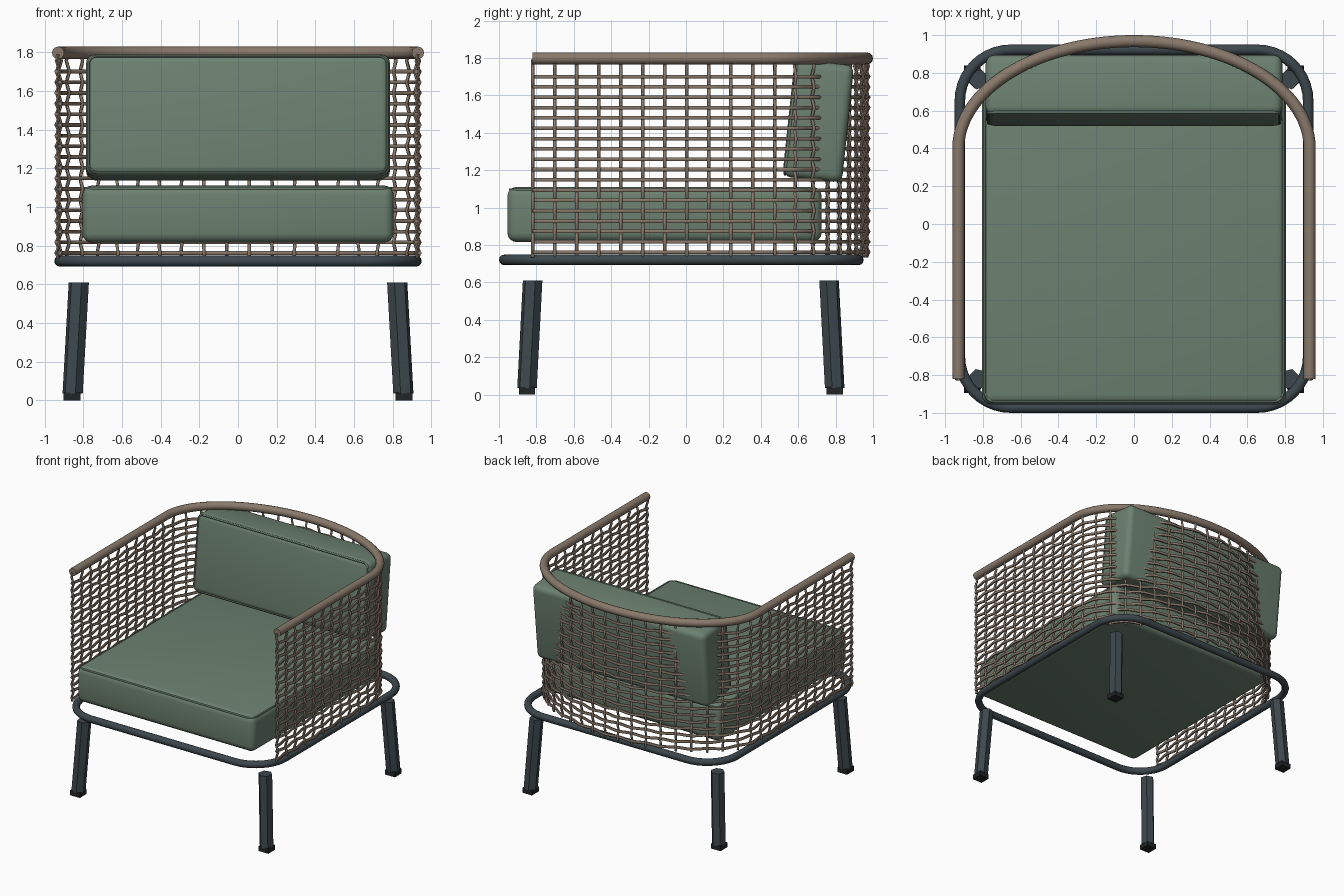
import bpy, bmesh, math
from mathutils import Matrix, Vector

if "Cube" in bpy.data.objects:
    bpy.data.objects.remove(bpy.data.objects["Cube"])

def material(name, rgb):
    m = bpy.data.materials.new(name)
    m.diffuse_color = (*rgb, 1)
    m.use_nodes = True
    m.node_tree.nodes["Principled BSDF"].inputs["Base Color"].default_value = m.diffuse_color
    return m

GREEN = material("sage fabric", (0.15, 0.22, 0.162))
METAL = material("dark slate metal", (0.045, 0.063, 0.073))
ROPE = material("brown weave", (0.25, 0.19, 0.145))
RUBBER = material("black rubber", (0.015, 0.018, 0.019))

def smooth(ob, angle=35):
    bpy.ops.object.select_all(action='DESELECT')
    ob.select_set(True)
    bpy.context.view_layer.objects.active = ob
    bpy.ops.object.shade_smooth_by_angle(angle=math.radians(angle))

def tubes(name, paths, radius, mat, closed=False, sides=1):
    """Round tubes along several point paths, made into one mesh."""
    cu = bpy.data.curves.new(name, 'CURVE')
    cu.dimensions = '3D'
    cu.bevel_depth = radius
    cu.bevel_resolution = sides
    cu.use_fill_caps = True
    for pts in paths:
        sp = cu.splines.new('POLY')
        sp.points.add(len(pts) - 1)
        for p, co in zip(sp.points, pts):
            p.co = (*co, 1)
        sp.use_cyclic_u = closed
    cu.materials.append(mat)
    ob = bpy.data.objects.new(name, cu)
    bpy.context.collection.objects.link(ob)
    bpy.ops.object.select_all(action='DESELECT')
    ob.select_set(True)
    bpy.context.view_layer.objects.active = ob
    bpy.ops.object.convert(target='MESH')
    smooth(bpy.context.object, 60)

def rounded_rect(hx, hy, r, n=10):
    pts = []
    for k, (sx, sy) in enumerate([(1, 1), (-1, 1), (-1, -1), (1, -1)]):
        for i in range(n + 1):
            a = math.pi / 2 * (k + i / n)
            pts.append((sx * (hx - r) + r * math.cos(a), sy * (hy - r) + r * math.sin(a)))
    return pts

def cushion(name, size, matrix, bevel):
    bm = bmesh.new()
    bmesh.ops.create_cube(bm, size=1, matrix=Matrix.Diagonal((*size, 1)))
    bmesh.ops.bevel(bm, geom=bm.edges[:], offset=bevel, segments=4, profile=0.5, affect='EDGES')
    bm.transform(matrix)
    me = bpy.data.meshes.new(name)
    bm.to_mesh(me)
    me.materials.append(GREEN)
    ob = bpy.data.objects.new(name, me)
    bpy.context.collection.objects.link(ob)
    smooth(ob, 40)

# Base frame: rounded rectangle of tube
tubes("base_frame", [[(x, y - 0.025, 0.72) for x, y in rounded_rect(0.922, 0.947, 0.27)]],
      0.028, METAL, closed=True, sides=4)

# Legs: hexagonal, splayed outward, with square feet
for sx, xn in ((-1, "left"), (1, "right")):
    for sy, yn, ty, by in ((-1, "front", -0.82, -0.85), (1, "back", 0.765, 0.795)):
        a0 = math.atan2(sy, sx)
        bm = bmesh.new()
        rings = []
        for x, y, z in ((sx * 0.855, by, 0.035), (sx * 0.823, ty, 0.61)):
            rings.append([bm.verts.new((x + 0.054 * math.cos(a0 + k * math.pi / 3),
                                        y + 0.054 * math.sin(a0 + k * math.pi / 3), z)) for k in range(6)])
        for k in range(6):
            j = (k + 1) % 6
            bm.faces.new((rings[0][k], rings[0][j], rings[1][j], rings[1][k]))
        bm.faces.new(rings[0][::-1])
        bm.faces.new(rings[1])
        me = bpy.data.meshes.new(f"{yn}_{xn}_leg")
        bm.to_mesh(me)
        me.materials.append(METAL)
        bpy.context.collection.objects.link(bpy.data.objects.new(f"{yn}_{xn}_leg", me))
        bpy.ops.mesh.primitive_cube_add(size=1, location=(sx * 0.857, by, 0.02))
        foot = bpy.context.object
        foot.name = f"{yn}_{xn}_foot"
        foot.scale = (0.088, 0.088, 0.04)
        foot.data.materials.append(RUBBER)

# U-shaped plan line: straight arms joined by half an ellipse
W, Y0, Y1, B = 0.93, -0.82, 0.40, 0.568
plan = [Vector((W, Y0)), Vector((W, Y1))]
plan += [Vector((W * math.cos(math.pi * i / 120), Y1 + B * math.sin(math.pi * i / 120))) for i in range(1, 121)]
plan.append(Vector((-W, Y0)))
dist = [0.0]
for a, b in zip(plan, plan[1:]):
    dist.append(dist[-1] + (b - a).length)
LENGTH = dist[-1]

def along(s, offset=0.0):
    """Plan point at arc length s, pushed outward by offset."""
    i = 0
    while i < len(plan) - 2 and dist[i + 1] < s:
        i += 1
    d = plan[i + 1] - plan[i]
    p = plan[i] + d * ((s - dist[i]) / d.length)
    d.normalize()
    return p + Vector((d.y, -d.x)) * offset

# Top rail
tubes("top_rail", [[(p.x, p.y, 1.797) for p in plan]], 0.032, ROPE, sides=4)

# Woven panel: uprights and rows bend around each other
ROWS, COLS, AMP = 18, 41, 0.009
Z0, Z1 = 0.762, 1.70
step, pitch = LENGTH / COLS, (Z1 - Z0) / (ROWS - 1)
rows, uprights = [], []
for r in range(ROWS):
    pts = []
    for i in range(COLS * 4 + 1):
        p = along(step * i / 4, AMP * math.cos(math.pi * (i / 4 + r)))
        pts.append((p.x, p.y, Z0 + pitch * r))
    rows.append(pts)
for c in range(COLS + 1):
    pts = []
    for i in range(-1, ROWS * 2 + 1):
        p = along(step * c, -AMP * math.cos(math.pi * (i / 2 + c)))
        pts.append((p.x, p.y, Z0 + pitch * i / 2))
    p = along(step * c)
    pts.append((p.x, p.y, 1.79))
    uprights.append(pts)
tubes("woven_rows", rows, 0.011, ROPE)
tubes("woven_uprights", uprights, 0.009, ROPE)

# Seat cushion with piping round its top edge
cushion("seat_cushion", (1.61, 1.68, 0.295), Matrix.Translation((0, -0.115, 0.963)), 0.05)
tubes("seat_piping", [[(x, y - 0.115, 1.096) for x, y in rounded_rect(0.79, 0.825, 0.05, 5)]],
      0.008, GREEN, closed=True)

# Back cushion, leaning back, with piping round its front face
lean = Matrix.Translation((0, 0.707, 1.463)) @ Matrix.Rotation(math.radians(-6), 4, 'X')
cushion("back_cushion", (1.57, 0.32, 0.63), lean, 0.045)
tubes("back_piping", [[lean @ Vector((x, -0.147, z)) for x, z in rounded_rect(0.772, 0.302, 0.045, 5)]],
      0.008, GREEN, closed=True)
